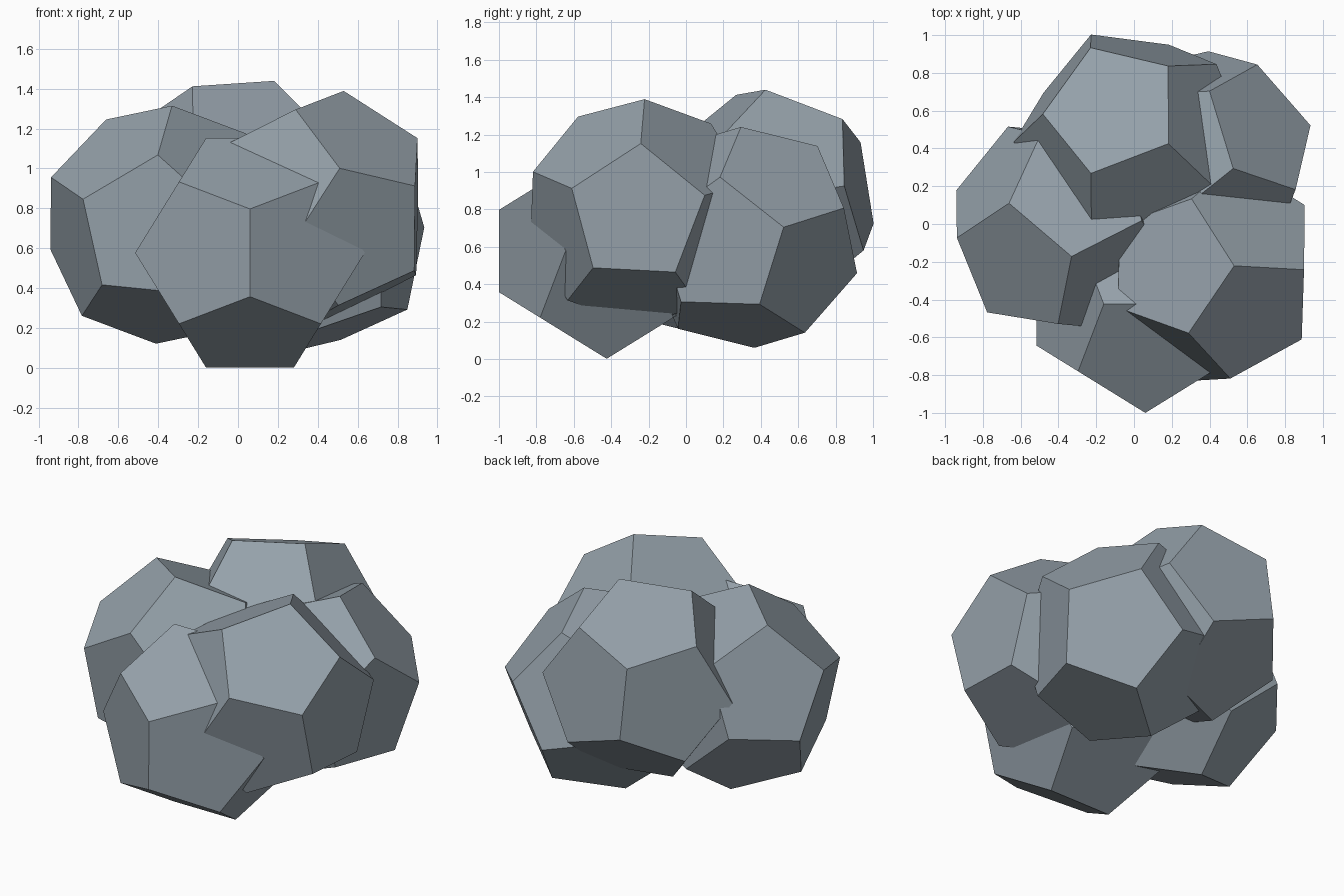
import bpy, bmesh, math
from mathutils import Vector, Matrix

if "Cube" in bpy.data.objects:
    bpy.data.objects.remove(bpy.data.objects["Cube"])

EDGE = 0.44

# slate blue-grey stone
stone = bpy.data.materials.new("slate")
stone.diffuse_color = (0.30, 0.355, 0.40, 1)
stone.use_nodes = True
stone.node_tree.nodes["Principled BSDF"].inputs["Base Color"].default_value = stone.diffuse_color


def dodecahedron(name, center, normal, toward):
    """Regular dodecahedron: one face looks along normal, one of its corners points toward."""
    def ring(radius, z, turn):
        return [bm.verts.new((radius * EDGE * math.cos(math.radians(72 * i + turn)),
                              radius * EDGE * math.sin(math.radians(72 * i + turn)),
                              z * EDGE)) for i in range(5)]
    bm = bmesh.new()
    t = ring(0.8507, 1.1135, 0)
    u = ring(1.3764, 0.2629, 0)
    w = ring(1.3764, -0.2629, 36)
    b = ring(0.8507, -1.1135, 36)
    bm.faces.new(t)
    bm.faces.new(b[::-1])
    for i in range(5):
        j = (i + 1) % 5
        bm.faces.new((t[i], u[i], w[i], u[j], t[j]))
        bm.faces.new((b[i - 1], w[i - 1], u[i], w[i], b[i]))
    bmesh.ops.recalc_face_normals(bm, faces=bm.faces)
    mesh = bpy.data.meshes.new(name)
    z = Vector(normal).normalized()
    x = Vector(toward)
    x = (x - z * x.dot(z)).normalized()
    rot = Matrix((x, z.cross(x), z)).transposed().to_4x4()
    bm.transform(Matrix.Translation(center) @ rot)
    bm.to_mesh(mesh)
    bm.free()
    mesh.materials.append(stone)
    obj = bpy.data.objects.new(name, mesh)
    bpy.context.collection.objects.link(obj)
    return obj


# five intersecting stones of equal size: centre, face direction, corner direction
dodecahedron("front_stone", (0.06, -0.424, 0.577), (0, -0.5257, 0.8507), (0, -0.8507, -0.5257))
dodecahedron("left_stone", (-0.371, -0.022, 0.718), (-0.512, -0.417, 0.751), (-0.038, 0.334, 0.156))
dodecahedron("right_stone", (0.404, -0.25, 0.786), (0.448, -0.498, 0.743), (-0.094, 0.274, 0.24))
dodecahedron("back_stone", (-0.02, 0.438, 0.857), (-0.195, 0.349, 0.916), (-0.112, -0.341, 0.104))
dodecahedron("back_right_stone", (0.351, 0.33, 0.65), (0.659, 0.366, 0.659), (-0.02, 0.336, -0.165))
